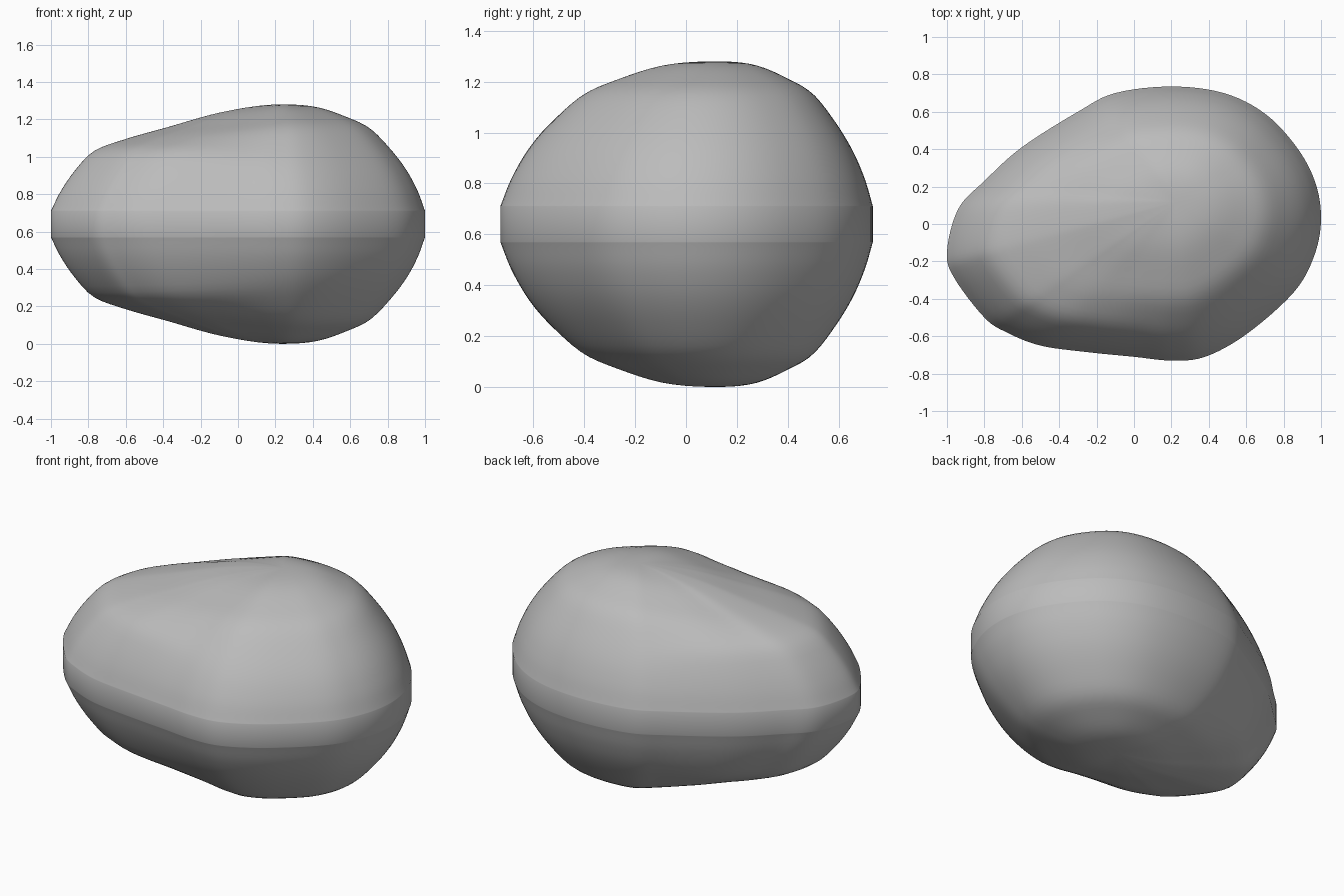
import bpy, bmesh, math
from mathutils import Vector

cube = bpy.data.objects.get("Cube")
if cube:
    bpy.data.objects.remove(cube, do_unlink=True)

MID = 0.64            # height of the symmetry plane
PEAK = Vector((0.23, 0.12))
STEPS = 6             # curve steps between outline points
RINGS = 30

# Plan outline, counter-clockwise
OUTLINE = [Vector(p) for p in (
    (-1, -0.15), (-0.96, -0.29), (-0.8, -0.5), (-0.68, -0.58), (-0.5, -0.65),
    (-0.25, -0.685), (0, -0.71), (0.2, -0.73), (0.38, -0.71), (0.6, -0.59),
    (0.85, -0.37), (0.96, -0.18), (1, 0.02), (0.97, 0.22), (0.87, 0.41),
    (0.7, 0.59), (0.48, 0.7), (0.2, 0.735), (-0.1, 0.7), (-0.3, 0.6),
    (-0.6, 0.41), (-0.8, 0.23), (-0.94, 0.08))]

# Height above the middle against distance from the peak
ROUND = ((0, 0.64), (0.25, 0.625), (0.48, 0.565), (0.62, 0.51), (0.75, 0.41),
         (0.87, 0.29), (0.95, 0.175), (1, 0.07))
SHOULDER = ((0, 0.64), (0.25, 0.6), (0.5, 0.515), (0.7, 0.445), (0.82, 0.385),
            (0.9, 0.28), (0.96, 0.17), (1, 0.07))


def spline(a, b, c, d, t):
    return 0.5 * (2 * b + (c - a) * t + (2 * a - 5 * b + 4 * c - d) * t * t
                  + (3 * b - a - 3 * c + d) * t ** 3)


def height(profile, t):
    """Smooth interpolation along a profile, flat at the peak."""
    n = len(profile)

    def slope(i):
        if i == 0:
            return 0
        a, b = profile[i - 1], profile[min(i + 1, n - 1)]
        return (b[1] - a[1]) / (b[0] - a[0])

    for i in range(n - 1):
        (x0, y0), (x1, y1) = profile[i], profile[i + 1]
        if t <= x1 or i == n - 2:
            w = x1 - x0
            u = (t - x0) / w
            return ((1 + 2 * u) * (1 - u) ** 2 * y0 + u * (1 - u) ** 2 * w * slope(i)
                    + u * u * (3 - 2 * u) * y1 + u * u * (u - 1) * w * slope(i + 1))


# Finely sampled rim
count = len(OUTLINE)
rim = [spline(*(OUTLINE[(i + k) % count] for k in (-1, 0, 1, 2)), s / STEPS)
       for i in range(count) for s in range(STEPS)]

# Upper half: dome rings from the peak out, then the short upright wall
bm = bmesh.new()
top = bm.verts.new((PEAK.x, PEAK.y, MID))
rings = []
for r in range(1, RINGS + 1):
    t = math.sin(r / RINGS * math.pi / 2)
    ring = []
    for p in rim:
        d = p - PEAK
        turn = math.atan2(d.y, d.x) - math.radians(200)
        w = max(0, math.cos(turn)) ** 2
        z = (1 - w) * height(ROUND, t) + w * height(SHOULDER, t)
        q = PEAK + d * t
        ring.append(bm.verts.new((q.x, q.y, z)))
    rings.append(ring)
rings.append([bm.verts.new((p.x, p.y, 0)) for p in rim])

for j in range(len(rim)):
    k = (j + 1) % len(rim)
    bm.faces.new((top, rings[0][j], rings[0][k]))
    for a, b in zip(rings, rings[1:]):
        bm.faces.new((a[j], b[j], b[k], a[k]))
bmesh.ops.recalc_face_normals(bm, faces=bm.faces)
if top.normal.z < 0 and top.link_faces[0].normal.z < 0:
    bmesh.ops.reverse_faces(bm, faces=bm.faces)
for f in bm.faces:
    f.smooth = True

mesh = bpy.data.meshes.new("pebble")
bm.to_mesh(mesh)
bm.free()
pebble = bpy.data.objects.new("pebble", mesh)
bpy.context.collection.objects.link(pebble)
pebble.location.z = MID

# Lower half mirrors the upper one
mirror = pebble.modifiers.new("lower_half", 'MIRROR')
mirror.use_axis = (False, False, True)
mirror.merge_threshold = 0.0005

# Stone colour
stone = bpy.data.materials.new("stone_grey")
stone.use_nodes = True
colour = (0.5, 0.5, 0.5, 1)
stone.diffuse_color = colour
shader = stone.node_tree.nodes["Principled BSDF"]
shader.inputs["Base Color"].default_value = colour
shader.inputs["Roughness"].default_value = 0.8
mesh.materials.append(stone)
